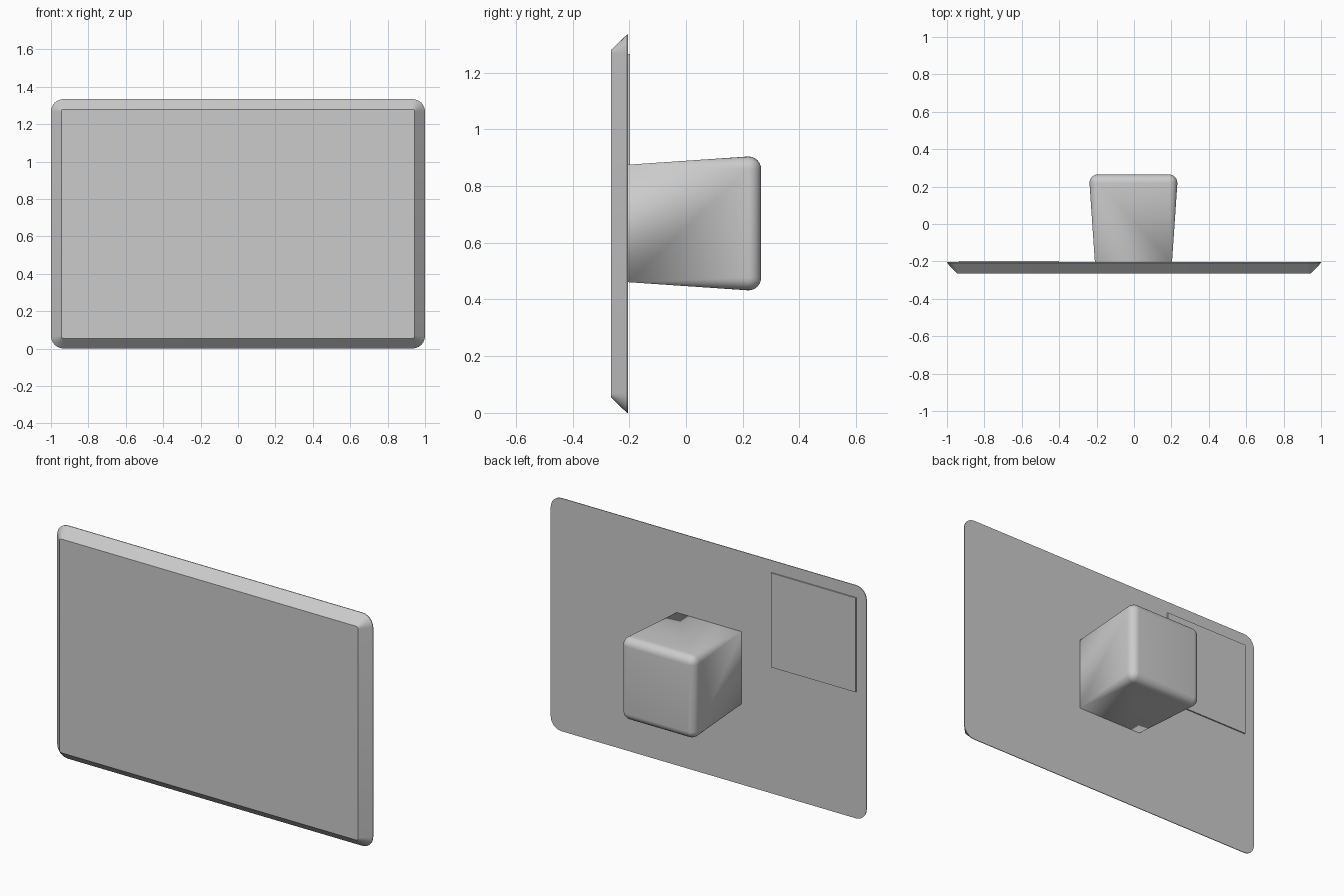
import bpy, bmesh, math

if "Cube" in bpy.data.objects:
    bpy.data.objects.remove(bpy.data.objects["Cube"])

grey = bpy.data.materials.new("plain grey")
grey.use_nodes = True
grey.diffuse_color = (0.6, 0.6, 0.6, 1)
grey.node_tree.nodes["Principled BSDF"].inputs["Base Color"].default_value = (0.6, 0.6, 0.6, 1)

SEGMENTS = 6


def rounded_ring(bm, cx, cz, y, half_w, half_h, radius):
    """Rounded rectangle of vertices facing along y."""
    ring = []
    for corner, (sx, sz) in enumerate([(1, 1), (-1, 1), (-1, -1), (1, -1)]):
        for i in range(SEGMENTS + 1):
            a = (corner + i / SEGMENTS) * math.pi / 2
            x = cx + sx * (half_w - radius) + radius * math.cos(a)
            z = cz + sz * (half_h - radius) + radius * math.sin(a)
            ring.append(bm.verts.new((x, y, z)))
    return ring


def loft(name, cx, cz, sections):
    """Closed body through (y, half width, half height, corner radius) sections."""
    bm = bmesh.new()
    rings = [rounded_ring(bm, cx, cz, *s) for s in sections]
    for a, b in zip(rings, rings[1:]):
        for i in range(len(a)):
            j = (i + 1) % len(a)
            bm.faces.new((a[i], a[j], b[j], b[i]))
    bm.faces.new(rings[0])
    bm.faces.new(rings[-1])
    bmesh.ops.remove_doubles(bm, verts=bm.verts, dist=0.00001)
    bmesh.ops.recalc_face_normals(bm, faces=bm.faces)
    mesh = bpy.data.meshes.new(name)
    bm.to_mesh(mesh)
    bm.free()
    mesh.materials.append(grey)
    obj = bpy.data.objects.new(name, mesh)
    bpy.context.collection.objects.link(obj)
    bpy.ops.object.select_all(action='DESELECT')
    obj.select_set(True)
    bpy.context.view_layer.objects.active = obj
    bpy.ops.object.shade_smooth_by_angle(angle=math.radians(30))
    return obj


# Wide panel with a chamfered front rim
loft("panel", 0, 0.667, [
    (-0.265, 0.945, 0.612, 0.012),
    (-0.208, 1.0, 0.667, 0.068),
    (-0.204, 1.0, 0.667, 0.068),
])

# Flared mounting block: sharp at the panel, rounded at the back
R = 0.045
block = [(-0.206, 0.206, 0.207, 0.0), (0.22, 0.235, 0.236, R)]
for i in range(1, SEGMENTS + 1):
    a = i / SEGMENTS * math.pi / 2
    inset = R * (1 - math.cos(a))
    block.append((0.22 + R * math.sin(a), 0.235 - inset, 0.236 - inset, R - inset))
loft("mounting_block", -0.003, 0.668, block)

# Thin square cover on the back
loft("back_cover", -0.668, 0.995, [
    (-0.21, 0.268, 0.27, 0.0),
    (-0.197, 0.268, 0.27, 0.0),
])
